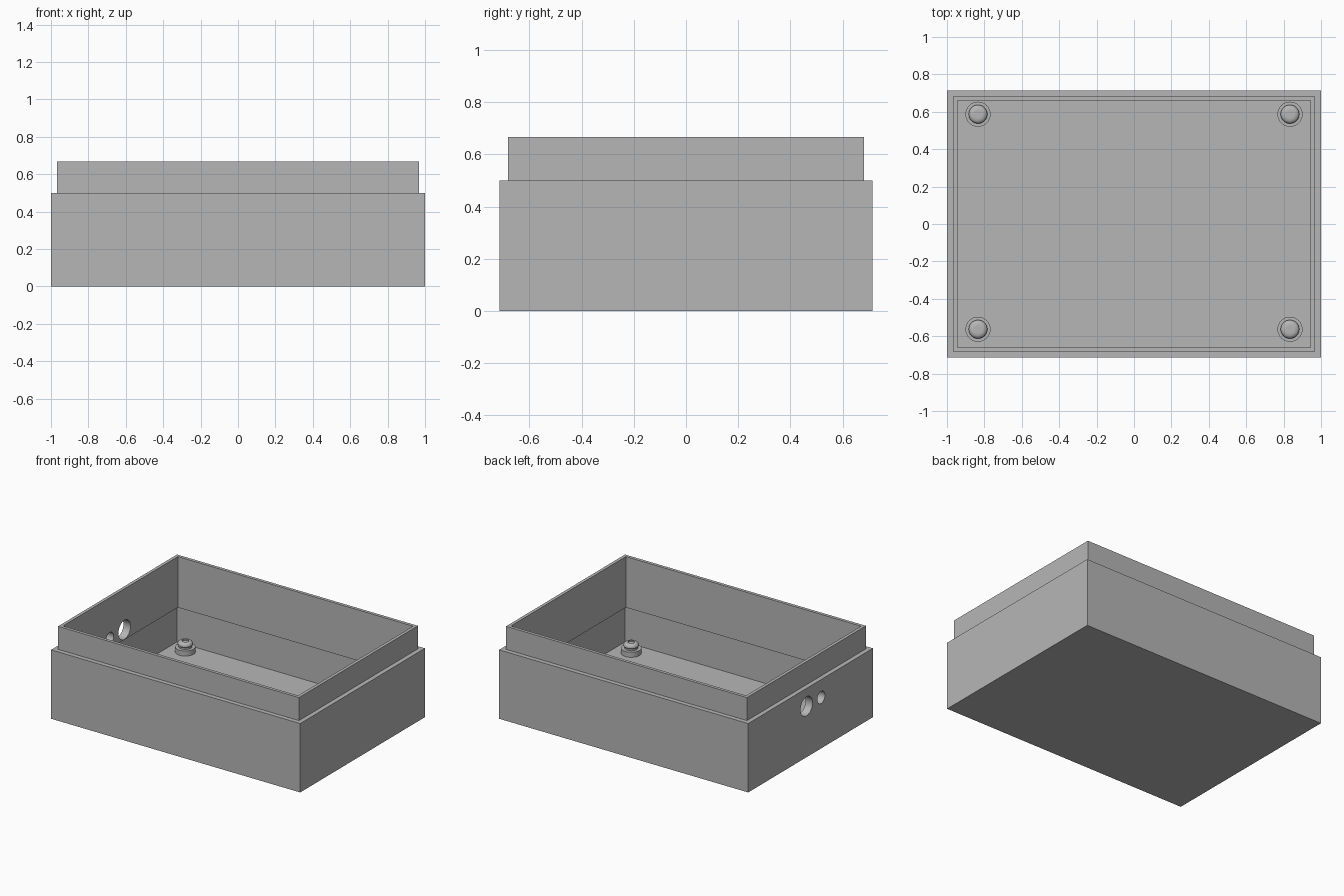
import bpy, bmesh, math
from mathutils import Matrix, Vector

cube = bpy.data.objects.get("Cube")
if cube:
    bpy.data.objects.remove(cube, do_unlink=True)

HALF_X, HALF_Y = 1.0, 0.715
WALL, LIP_INNER, FLOOR = 0.033, 0.056, 0.033

grey = bpy.data.materials.new("plain grey")
grey.use_nodes = True
grey.diffuse_color = (0.47, 0.47, 0.47, 1)
grey.node_tree.nodes["Principled BSDF"].inputs["Base Color"].default_value = grey.diffuse_color


def make_object(name, bm):
    bmesh.ops.recalc_face_normals(bm, faces=bm.faces)
    mesh = bpy.data.meshes.new(name)
    bm.to_mesh(mesh)
    bm.free()
    obj = bpy.data.objects.new(name, mesh)
    bpy.context.collection.objects.link(obj)
    mesh.materials.append(grey)
    return obj


def activate(obj):
    bpy.ops.object.select_all(action='DESELECT')
    obj.select_set(True)
    bpy.context.view_layer.objects.active = obj


# Open box: rectangular rings of (inset, height), from the base over the lip to the floor
section = [(0, 0), (0, 0.5), (WALL, 0.5), (WALL, 0.667), (LIP_INNER, 0.667),
           (LIP_INNER, 0.298), (WALL, 0.298), (WALL, FLOOR)]
bm = bmesh.new()
rings = []
for inset, z in section:
    x, y = HALF_X - inset, HALF_Y - inset
    rings.append([bm.verts.new((sx * x, sy * y, z))
                  for sx, sy in ((-1, -1), (1, -1), (1, 1), (-1, 1))])
for low, high in zip(rings, rings[1:]):
    for i in range(4):
        j = (i + 1) % 4
        bm.faces.new((low[i], low[j], high[j], high[i]))
bm.faces.new(rings[0])
bm.faces.new(rings[-1])
box = make_object("box_body", bm)

# Two round cable holes through the right-hand wall
bm = bmesh.new()
for y, radius in ((0.046, 0.069), (-0.121, 0.044)):
    bmesh.ops.create_cone(
        bm, cap_ends=True, segments=32, radius1=radius, radius2=radius, depth=0.3,
        matrix=Matrix.Translation((-HALF_X, y, 0.37)) @ Matrix.Rotation(math.pi / 2, 4, 'Y'))
cutter = make_object("hole_cutter", bm)
cutter.hide_render = True
cut = box.modifiers.new("cable_holes", 'BOOLEAN')
cut.operation = 'DIFFERENCE'
cut.solver = 'EXACT'
cut.object = cutter
activate(box)
bpy.ops.object.modifier_apply(modifier=cut.name)
bpy.data.objects.remove(cutter, do_unlink=True)
bpy.ops.object.shade_smooth_by_angle(angle=math.radians(30))

# Stepped mounting posts with a rounded head and a small centre recess
profile = [(0.067, FLOOR), (0.067, 0.07), (0.044, 0.07), (0.044, 0.082),
           (0.05, 0.088), (0.05, 0.098), (0.046, 0.106), (0.036, 0.113),
           (0.022, 0.114), (0.022, 0.106), (0, 0.106)]


def mounting_post(name, x, y):
    bm = bmesh.new()
    verts = [bm.verts.new((r, 0, z)) for r, z in profile]
    edges = [bm.edges.new(pair) for pair in zip(verts, verts[1:])]
    bmesh.ops.spin(bm, geom=verts + edges, cent=(0, 0, 0), axis=(0, 0, 1),
                   angle=math.tau, steps=32)
    bmesh.ops.remove_doubles(bm, verts=bm.verts, dist=0.0005)
    post = make_object(name, bm)
    post.location = Vector((x, y, 0))
    activate(post)
    bpy.ops.object.shade_smooth_by_angle(angle=math.radians(35))


for depth, y in (("front", -0.563), ("back", 0.587)):
    for side, x in (("right", -0.834), ("left", 0.834)):
        mounting_post(f"{depth}_{side}_post", x, y)
